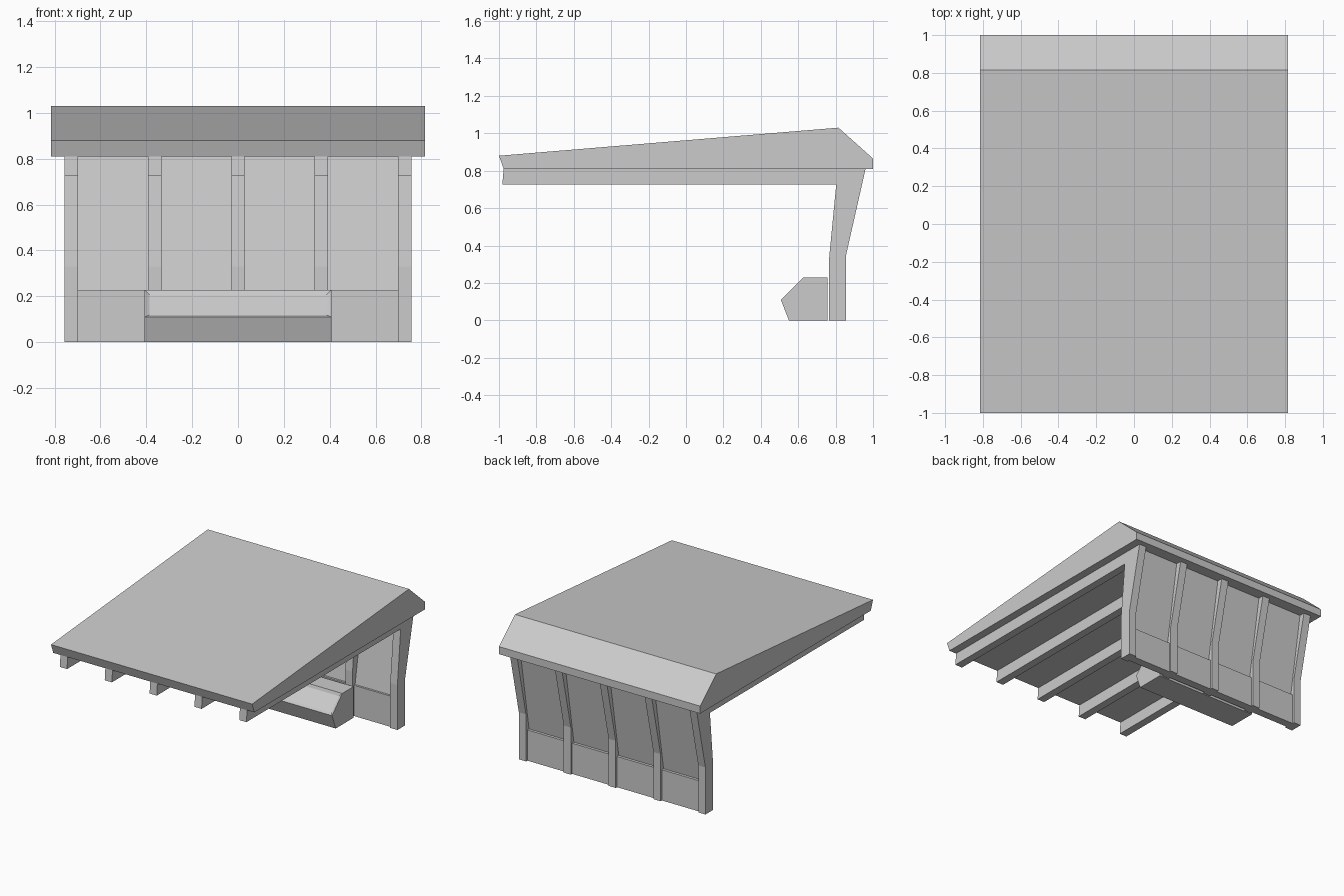
import bpy, bmesh

if "Cube" in bpy.data.objects:
    bpy.data.objects.remove(bpy.data.objects["Cube"])


def extrude_profile(name, profile, x0, x1):
    """Solid made by sweeping a (y, z) profile from x0 to x1."""
    bm = bmesh.new()
    face = bm.faces.new([bm.verts.new((x0, y, z)) for y, z in profile])
    ext = bmesh.ops.extrude_face_region(bm, geom=[face])
    moved = [g for g in ext["geom"] if isinstance(g, bmesh.types.BMVert)]
    bmesh.ops.translate(bm, verts=moved, vec=(x1 - x0, 0, 0))
    bmesh.ops.recalc_face_normals(bm, faces=bm.faces[:])
    mesh = bpy.data.meshes.new(name)
    bm.to_mesh(mesh)
    bm.free()
    obj = bpy.data.objects.new(name, mesh)
    bpy.context.collection.objects.link(obj)
    return obj


# Roof slab, thick over the back wall and thin at the front
extrude_profile("roof", [(-1, 0.88), (0.815, 1.03), (1, 0.865), (1, 0.81), (-0.975, 0.81)],
                -0.815, 0.815)

# Five bent ribs: roof beam and wall post in one piece
rib = [(-0.975, 0.81), (-0.982, 0.725), (0.803, 0.725), (0.765, 0.33),
       (0.765, 0), (0.855, 0), (0.855, 0.345), (0.96, 0.81)]
spacing, half = 0.3635, 0.029
centres = [spacing * i for i in range(-2, 3)]
for i, x in enumerate(centres):
    extrude_profile(f"rib_{i + 1}", rib, x - half, x + half)

# Wall panels between the ribs: upright base and leaning upper sheet
base = [(0.78, 0), (0.84, 0), (0.84, 0.225), (0.78, 0.225)]
sheet = [(0.795, 0.225), (0.82, 0.225), (0.918, 0.81), (0.893, 0.81)]
for i, (a, b) in enumerate(zip(centres, centres[1:])):
    extrude_profile(f"wall_base_{i + 1}", base, a + half, b - half)
    extrude_profile(f"wall_sheet_{i + 1}", sheet, a + half, b - half)

# Bench with a shallow recess in its sloping front
bench = extrude_profile("bench", [(0.55, 0), (0.507, 0.11), (0.625, 0.228), (0.757, 0.228),
                                  (0.757, 0)], -0.407, 0.407)
bm = bmesh.new()
bm.from_mesh(bench.data)
slope = [f for f in bm.faces if f.normal.y < -0.5 and f.normal.z > 0.5]
bmesh.ops.inset_region(bm, faces=slope, thickness=0.021, use_even_offset=True)
bmesh.ops.translate(bm, verts=list({v for f in slope for v in f.verts}),
                    vec=slope[0].normal * -0.01)
bm.to_mesh(bench.data)
bm.free()
